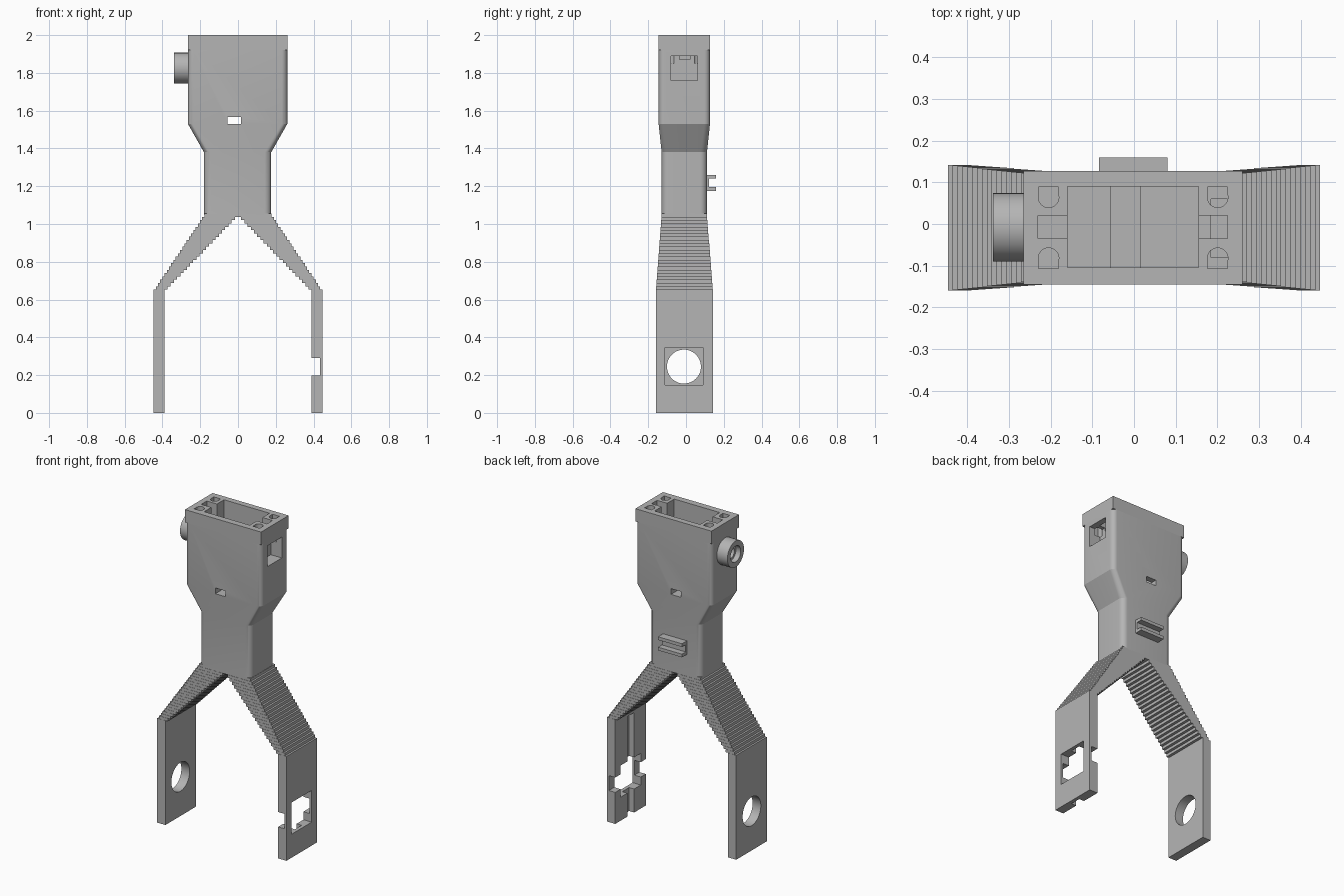
import bpy, bmesh, math
from mathutils import Matrix, Vector

if "Cube" in bpy.data.objects:
    bpy.data.objects.remove(bpy.data.objects["Cube"])

grey = bpy.data.materials.new("light grey")
grey.use_nodes = True
grey.diffuse_color = (0.46, 0.46, 0.46, 1)
grey.node_tree.nodes["Principled BSDF"].inputs["Base Color"].default_value = grey.diffuse_color

CX, CY = -0.002, -0.009      # centre line of the upper housing


def finish(name, bm):
    bmesh.ops.recalc_face_normals(bm, faces=bm.faces)
    mesh = bpy.data.meshes.new(name)
    bm.to_mesh(mesh)
    bm.free()
    mesh.materials.append(grey)
    obj = bpy.data.objects.new(name, mesh)
    bpy.context.collection.objects.link(obj)
    return obj


def add_box(bm, x, y, z):
    size = Vector((x[1] - x[0], y[1] - y[0], z[1] - z[0]))
    mid = Vector((sum(x), sum(y), sum(z))) / 2
    bmesh.ops.create_cube(bm, size=1, matrix=Matrix.Translation(mid) @ Matrix.Diagonal((*size, 1)))


def box(name, x, y, z):
    bm = bmesh.new()
    add_box(bm, x, y, z)
    return finish(name, bm)


def rod(name, axis, radius, span, u, v):
    """Cylinder along X (u, v = y, z) or along Z (u, v = x, y)."""
    mid, length = sum(span) / 2, abs(span[1] - span[0])
    if axis == "X":
        m = Matrix.Translation((mid, u, v)) @ Matrix.Rotation(math.pi / 2, 4, "Y")
    else:
        m = Matrix.Translation((u, v, mid))
    bm = bmesh.new()
    bmesh.ops.create_cone(bm, cap_ends=True, segments=48, radius1=radius,
                          radius2=radius, depth=length, matrix=m)
    return finish(name, bm)


def cut(targets, cutters):
    for cutter in cutters:
        cutter.hide_render = True
        for obj in targets:
            mod = obj.modifiers.new("cut", "BOOLEAN")
            mod.operation, mod.solver, mod.object = "DIFFERENCE", "EXACT", cutter
            bpy.context.view_layer.objects.active = obj
            bpy.ops.object.modifier_apply(modifier=mod.name)
        bpy.data.objects.remove(cutter)


def rounded_ring(bm, hx, hy, r, z, steps=8):
    ring = []
    for q, (sx, sy) in enumerate(((1, 1), (-1, 1), (-1, -1), (1, -1))):
        for i in range(steps + 1):
            a = (q + i / steps) * math.pi / 2
            ring.append(bm.verts.new((CX + sx * (hx - r) + r * math.cos(a),
                                      CY + sy * (hy - r) + r * math.sin(a), z)))
    return ring


# Housing: neck, flare and upper body lofted from rounded rectangles
bm = bmesh.new()
neck, body = (0.178, 0.12, 0.035), (0.263, 0.136, 0.03)
rings = [rounded_ring(bm, *shape, z) for shape, z in
         ((neck, 1.05), (neck, 1.38), (body, 1.53), (body, 1.92))]
for low, high in zip(rings, rings[1:]):
    for i in range(len(low)):
        j = (i + 1) % len(low)
        bm.faces.new((low[i], low[j], high[j], high[i]))
bm.faces.new(rings[0])
bm.faces.new(rings[-1])
housing = finish("housing", bm)

# Square-cornered collar on top
collar = box("collar", (CX - 0.263, CX + 0.263), (CY - 0.136, CY + 0.136), (1.92, 2.0))

# Main cavity, side recesses, cable slot and side pocket
cutters = [
    box("cavity", (-0.16, 0.155), (-0.105, 0.09), (1.56, 2.1)),
    box("side_recess", (-0.23, 0.225), (-0.035, 0.02), (1.87, 2.1)),
    box("cable_slot", (-0.055, 0.015), (-0.3, 0.3), (1.53, 1.566)),
    box("side_pocket", (0.185, 0.4), (-0.08, 0.06), (1.76, 1.89)),
    rod("knob_bore", "X", 0.035, (-0.4, -0.14), -0.008, 1.825),
]
# D-shaped screw holes in the four corners
for sx in (-1, 1):
    for sy in (-1, 1):
        x, y = CX + sx * 0.203, CY + sy * 0.073
        cutters.append(rod("screw_hole", "Z", 0.0245, (1.85, 2.1), x, y))
        cutters.append(box("screw_flat", (x - 0.024, x + 0.024),
                           sorted((y, y + sy * 0.0245)), (1.85, 2.1)))
cut([housing, collar], cutters)

# Ring-shaped side knob
knob = rod("side_knob", "X", 0.082, (-0.338, -0.264), -0.008, 1.825)
cut([knob], [rod("knob_recess", "X", 0.05, (-0.4, -0.305), -0.008, 1.825),
             rod("knob_hole", "X", 0.035, (-0.4, -0.2), -0.008, 1.825)])

# Cable clip on the back of the neck
bm = bmesh.new()
add_box(bm, (-0.084, 0.081), (0.1, 0.123), (1.195, 1.24))
for z in (1.175, 1.24):
    add_box(bm, (-0.084, 0.081), (0.1, 0.16), (z, z + 0.02))
finish("cable_clip", bm)

# Stepped struts spreading from the neck to the legs
STEPS, TOP, KNEE = 24, 1.055, 0.635
for name, side in (("left", 1), ("right", -1)):
    bm = bmesh.new()
    for i in range(STEPS):
        t = i / (STEPS - 1)
        inner, outer = 0.39 * t, 0.178 + 0.269 * t
        half = 0.12 + 0.031 * t
        h = (TOP - KNEE) / STEPS
        add_box(bm, sorted((side * inner, side * outer)), (CY - half, CY + half),
                (TOP - (i + 1) * h, TOP - i * h))
    finish(name + "_strut", bm)

    # Straight lower legs
    leg = box(name + "_leg", sorted((side * 0.39, side * 0.447)),
              (CY - 0.151, CY + 0.151), (0, KNEE))
    if side < 0:
        cut([leg], [rod("round_hole", "X", 0.09, (-0.6, -0.3), -0.011, 0.245)])
    else:
        # Square window with crossing channels on the inner face
        cut([leg], [box("window", (0.3, 0.6), (-0.11, 0.089), (0.147, 0.345)),
                    box("cross_channel", (0.3, 0.434), (-0.4, 0.4), (0.197, 0.29)),
                    box("long_channel", (0.3, 0.425), (-0.045, 0.023), (-0.1, 0.625))])

# Smooth the rounded surfaces, keep edges sharp
bpy.ops.object.select_all(action="DESELECT")
for obj in (housing, knob, bpy.data.objects["right_leg"]):
    obj.select_set(True)
bpy.context.view_layer.objects.active = housing
bpy.ops.object.shade_smooth_by_angle(angle=math.radians(20))
